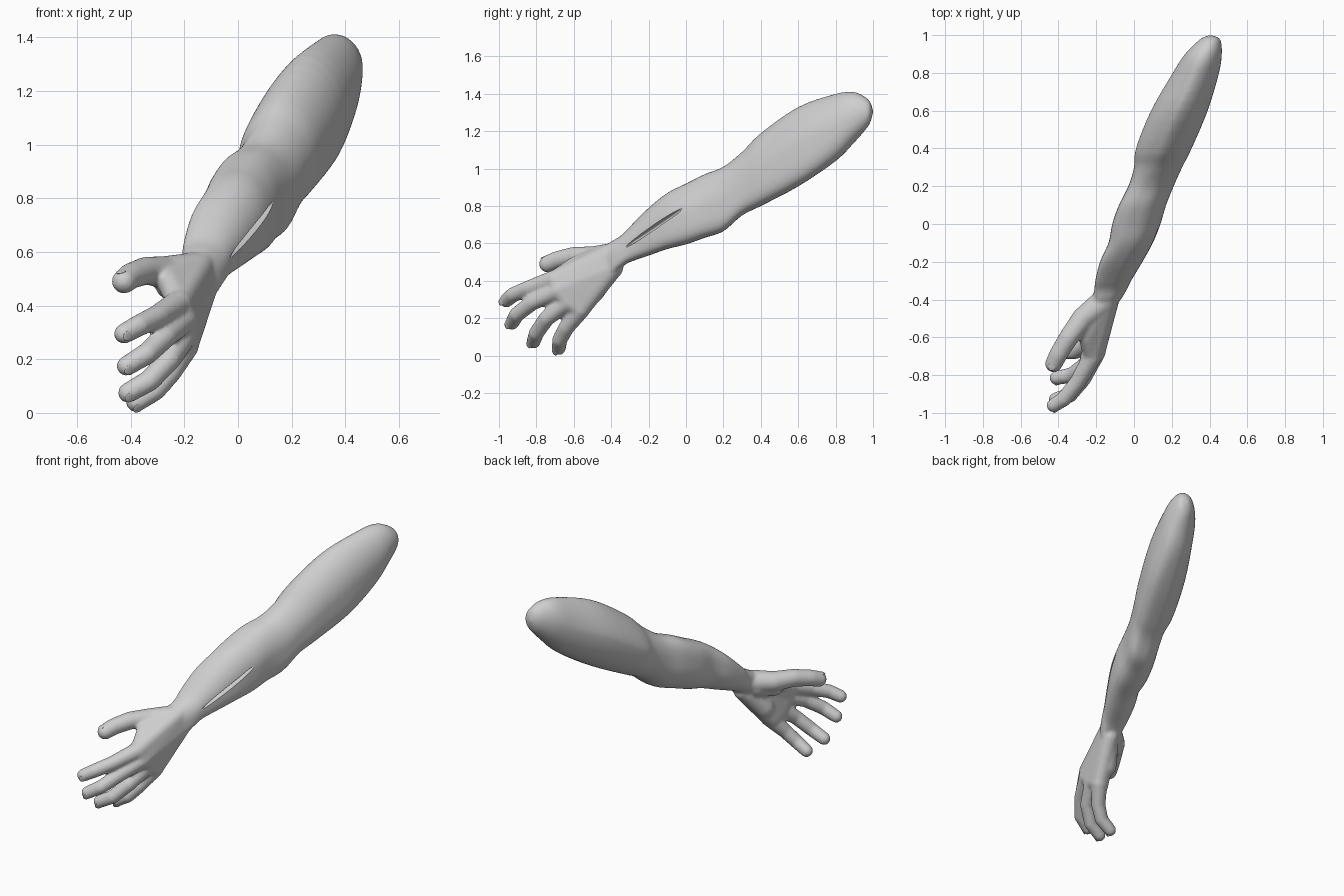
import bpy, bmesh, math
from mathutils import Vector, Matrix

if "Cube" in bpy.data.objects:
    bpy.data.objects.remove(bpy.data.objects["Cube"])

grey = bpy.data.materials.new("plain grey")
grey.use_nodes = True
grey.diffuse_color = (0.62, 0.62, 0.62, 1)
grey.node_tree.nodes["Principled BSDF"].inputs["Base Color"].default_value = grey.diffuse_color


def make_object(name, bm):
    mesh = bpy.data.meshes.new(name)
    bm.to_mesh(mesh)
    bm.free()
    mesh.materials.append(grey)
    obj = bpy.data.objects.new(name, mesh)
    bpy.context.collection.objects.link(obj)
    return obj


def merge(target, part):
    bmesh.ops.recalc_face_normals(part, faces=part.faces[:])
    mesh = bpy.data.meshes.new("part")
    part.to_mesh(mesh)
    part.free()
    target.from_mesh(mesh)
    bpy.data.meshes.remove(mesh)


def add_hull(target, balls):
    """Wrap a convex skin round some (centre, radius) balls."""
    source = bmesh.new()
    for centre, radius in balls:
        bmesh.ops.create_icosphere(source, subdivisions=3, radius=radius,
                                   matrix=Matrix.Translation(centre))
    part = bmesh.new()
    for vert in source.verts:
        part.verts.new(vert.co)
    source.free()
    bmesh.ops.convex_hull(part, input=part.verts[:])
    loose = [v for v in part.verts if not v.link_faces]
    bmesh.ops.delete(part, geom=loose, context='VERTS')
    merge(target, part)


def add_chain(target, points, radii):
    """Tapered limb with a rounded joint at every point."""
    balls = [(Vector(p), r) for p, r in zip(points, radii)]
    for pair in zip(balls, balls[1:]):
        add_hull(target, pair)


def catmull(a, b, c, d, t):
    return 0.5 * (2 * b + (c - a) * t + (2 * a - 5 * b + 4 * c - d) * t ** 2
                  + (3 * b - a - 3 * c + d) * t ** 3)


def ramp(low, high, value):
    t = min(max((value - low) / (high - low), 0), 1)
    return t * t * (3 - 2 * t)


def corner_power(y, across, up):
    """Roundness of each quarter of a section: below 1 is fuller, above 1 flatter."""
    if across < 0 < up:
        return .65 + .7 * ramp(.15, .4, y) - .35 * ramp(.7, 1, y)
    if up < 0 < across:
        return .55 + .45 * ramp(.6, 1, y)
    return 1


def add_arm(target, slices, sides=64, steps=4):
    """Loft rounded sections given as y, bottom, top, right edge, left edge."""
    keys = [Vector(s) for s in slices]
    rows = []
    for i in range(len(keys) - 1):
        a, d = keys[max(i - 1, 0)], keys[min(i + 2, len(keys) - 1)]
        rows += [catmull(a, keys[i], keys[i + 1], d, k / steps) for k in range(steps)]
    rows.append(keys[-1])
    part = bmesh.new()
    rings = []
    for y, z0, z1, x0, x1 in rows:
        ring = []
        for k in range(sides):
            t = math.tau * (k + .5) / sides
            across, up = math.cos(t), math.sin(t)
            power = corner_power(y, across, up)
            across = math.copysign(abs(across) ** power, across)
            up = math.copysign(abs(up) ** power, up)
            ring.append(part.verts.new(((x0 + x1) / 2 + (x1 - x0) / 2 * across, y,
                                        (z0 + z1) / 2 + (z1 - z0) / 2 * up)))
        rings.append(ring)
    for lower, upper in zip(rings, rings[1:]):
        for k in range(sides):
            n = (k + 1) % sides
            part.faces.new((lower[k], lower[n], upper[n], upper[k]))
    part.faces.new(rings[0])
    part.faces.new(rings[-1])
    merge(target, part)


def frame(along, facing, centre):
    """Matrix with x along, z facing, placed at centre."""
    x = along.normalized()
    z = (facing - x * facing.dot(x)).normalized()
    return Matrix.Translation(centre) @ Matrix((x, z.cross(x), z)).transposed().to_4x4()


def ellipsoid(name, matrix, size):
    bm = bmesh.new()
    bmesh.ops.create_uvsphere(bm, u_segments=24, v_segments=16, radius=1,
                              matrix=matrix @ Matrix.Diagonal((*size, 1)))
    return make_object(name, bm)


# Upper arm, elbow, forearm and wrist
skin = bmesh.new()
add_arm(skin, [
    (-.45, .45, .57, -.23, -.11), (-.4, .43, .61, -.22, -.07),
    (-.35, .47, .64, -.21, -.04), (-.3, .5, .69, -.205, -.015),
    (-.2, .535, .79, -.18, .045), (-.1, .57, .87, -.135, .1),
    (0, .595, .92, -.115, .14), (.1, .63, .97, -.08, .17),
    (.2, .665, 1.01, -.03, .21), (.3, .75, 1.09, 0, .255),
    (.4, .8, 1.19, .01, .305), (.6, .905, 1.33, .09, .39),
    (.8, 1.04, 1.4, .205, .45), (.9, 1.14, 1.41, .27, .465),
    (.97, 1.22, 1.375, .34, .46), (.99, 1.26, 1.345, .37, .44),
    (1, 1.295, 1.315, .4, .41)])

# Fingers: knuckle, two joints and tip
fingers = {
    "index": [(-.22, -.7, .41), (-.3, -.84, .36), (-.37, -.925, .325), (-.425, -.96, .295)],
    "middle": [(-.2, -.68, .35), (-.27, -.82, .285), (-.34, -.905, .22), (-.415, -.93, .175)],
    "ring": [(-.2, -.63, .29), (-.255, -.745, .2), (-.33, -.8, .12), (-.41, -.815, .075)],
    "little": [(-.195, -.56, .25), (-.255, -.64, .15), (-.31, -.675, .085), (-.38, -.68, .04)],
}
thumb = [(-.17, -.42, .53), (-.27, -.5, .525), (-.345, -.6, .53), (-.4, -.69, .51),
         (-.425, -.74, .49)]
for path in fingers.values():
    add_chain(skin, path, (.05, .043, .041, .038))
add_chain(skin, thumb, (.068, .06, .052, .049, .046))

# Palm from the wrist to the knuckles, with the pads below the fingers
wrist = [(Vector((-.14, -.39, .55)), .055), (Vector((-.13, -.39, .47)), .055)]
knuckles = [Vector(path[0]) for path in fingers.values()]
pad = Vector((-.02, -.01, -.01))
for near, far in zip(knuckles, knuckles[1:]):
    add_hull(skin, wrist + [(near, .048), (far, .048), (near + pad, .046), (far + pad, .046)])
# Heel of the hand, thumb pad and the web between thumb and first finger
add_hull(skin, [(Vector((-.15, -.42, .45)), .06), (Vector((-.2, -.5, .34)), .062)])
add_hull(skin, [(Vector((-.19, -.44, .5)), .065), (Vector((-.25, -.53, .48)), .06)])
add_hull(skin, [wrist[0], (Vector(thumb[1]), .05), (Vector((-.25, -.6, .485)), .042),
                (knuckles[0], .046)])
# Tendons on the back of the hand
back = Vector((.025, -.008, .004))
for knuckle in knuckles:
    start = Vector((-.11, -.42, .5)).lerp(knuckle, .15)
    add_chain(skin, (start, knuckle + back * .6), (.025, .034))

arm = make_object("arm_and_hand", skin)
remesh = arm.modifiers.new("blend", 'REMESH')
remesh.mode = 'VOXEL'
remesh.voxel_size = .009
soften = arm.modifiers.new("soften", 'SMOOTH')
soften.factor = .5
soften.iterations = 8

# Slit along the outer forearm
start, end = Vector((-.038, -.33, .575)), Vector((.14, 0, .8))
middle = (start + end) / 2 + Vector((.012, -.005, 0))
cutter = ellipsoid("slit_cutter", frame(end - start, Vector((.85, -.4, .1)), middle),
                   ((end - start).length / 2, .013, .03))
cutter.hide_render = True
cut = arm.modifiers.new("slit", 'BOOLEAN')
cut.operation = 'DIFFERENCE'
cut.object = cutter
bpy.context.view_layer.update()
result = bpy.data.meshes.new_from_object(arm.evaluated_get(bpy.context.evaluated_depsgraph_get()))
arm.modifiers.clear()
arm.data = result
arm.data.materials.clear()
arm.data.materials.append(grey)
bpy.data.objects.remove(cutter)

# Nails
nails = []
for name, path in [*fingers.items(), ("thumb", thumb)]:
    before, tip = Vector(path[-2]), Vector(path[-1])
    facing = Vector((-.3, -.5, .6)) if name == "thumb" else Vector((.9, -.35, .1))
    place = frame(tip - before, facing, tip)
    place = place @ Matrix.Translation((.006, 0, .033 if name != "thumb" else .041))
    nails.append(ellipsoid(name + "_nail", place, (.022, .019, .004)))

for obj in [arm, *nails]:
    bpy.ops.object.select_all(action='DESELECT')
    obj.select_set(True)
    bpy.context.view_layer.objects.active = obj
    bpy.ops.object.shade_smooth_by_angle(angle=math.radians(50))
